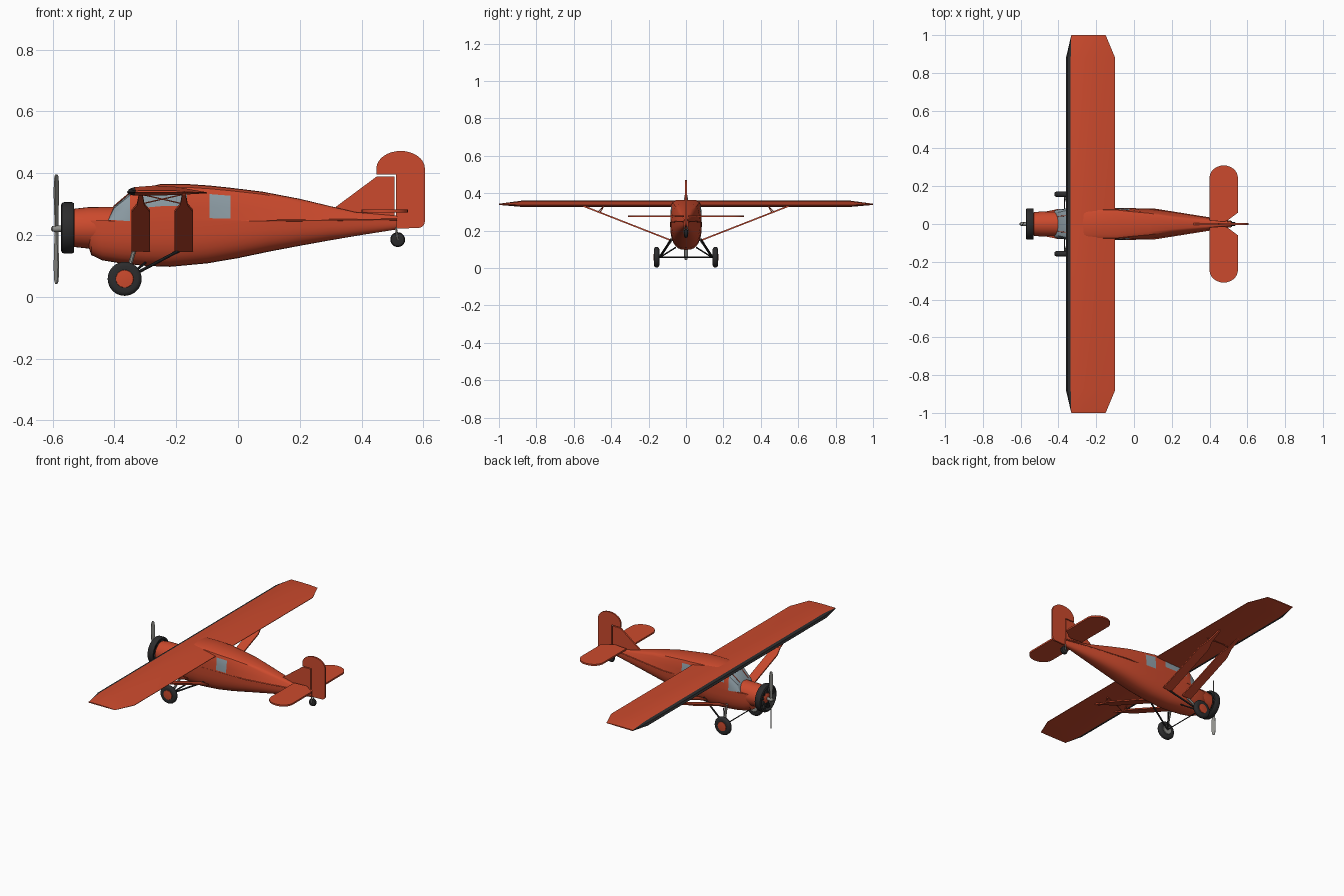
import bpy, bmesh, math
from mathutils import Vector, Matrix

if "Cube" in bpy.data.objects:
    bpy.data.objects.remove(bpy.data.objects["Cube"])


def mat(name, col):
    m = bpy.data.materials.new(name)
    m.diffuse_color = (*col, 1)
    m.use_nodes = True
    m.node_tree.nodes["Principled BSDF"].inputs["Base Color"].default_value = m.diffuse_color
    return m


RED = mat("red paint", (0.6, 0.068, 0.026))
BLACK = mat("black rubber", (0.025, 0.025, 0.026))
GLASS = mat("grey glass", (0.27, 0.34, 0.38))
METAL = mat("grey metal", (0.28, 0.28, 0.26))


def finish(name, bm, mats, angle=35):
    bmesh.ops.remove_doubles(bm, verts=bm.verts, dist=1e-5)
    bmesh.ops.recalc_face_normals(bm, faces=bm.faces)
    me = bpy.data.meshes.new(name)
    bm.to_mesh(me)
    bm.free()
    ob = bpy.data.objects.new(name, me)
    bpy.context.collection.objects.link(ob)
    for m in mats:
        me.materials.append(m)
    bpy.ops.object.select_all(action='DESELECT')
    ob.select_set(True)
    bpy.context.view_layer.objects.active = ob
    bpy.ops.object.shade_smooth_by_angle(angle=math.radians(angle))
    return ob


def loft(name, rings, mats, rule=lambda i, j: 0, caps=True, angle=35):
    """Skin closed rings of points; rule(i, j) picks the material slot."""
    bm = bmesh.new()
    vs = [[bm.verts.new(p) for p in r] for r in rings]
    n = len(rings[0])
    for i in range(len(vs) - 1):
        for j in range(n):
            k = (j + 1) % n
            f = bm.faces.new((vs[i][j], vs[i][k], vs[i + 1][k], vs[i + 1][j]))
            f.material_index = rule(i, j)
    if caps:
        bm.faces.new(vs[0])
        bm.faces.new(vs[-1])
    return finish(name, bm, mats, angle)


def lathe(name, origin, axis, profile, m, seg=32, caps=True):
    """Revolve (offset, radius) points about an axis."""
    q = Vector(axis).to_track_quat('Z', 'Y')
    rings = []
    for h, r in profile:
        rings.append([Vector(origin) + q @ Vector((r * math.cos(a), r * math.sin(a), h))
                      for a in (2 * math.pi * k / seg for k in range(seg))])
    return loft(name, rings, [m], caps=caps)


def rod(name, a, b, r, m):
    d = Vector(b) - Vector(a)
    return lathe(name, a, d, [(0, r), (d.length, r)], m, 8)


def slab(name, pts, thick, m):
    """Flat plate: an outline in space given an even thickness."""
    bm = bmesh.new()
    f = bm.faces.new([bm.verts.new(p) for p in pts])
    f.normal_update()
    n = f.normal.copy()
    g = bmesh.ops.extrude_face_region(bm, geom=[f])
    top = [v for v in g["geom"] if isinstance(v, bmesh.types.BMVert)]
    bmesh.ops.translate(bm, verts=bm.verts, vec=-n * thick / 2)
    bmesh.ops.translate(bm, verts=top, vec=n * thick)
    return finish(name, bm, [m], 30)


def arc(cx, cy, rx, ry, a0, a1, n=10):
    return [(cx + rx * math.cos(math.radians(a0 + (a1 - a0) * i / n)),
             cy + ry * math.sin(math.radians(a0 + (a1 - a0) * i / n))) for i in range(n + 1)]


# Lower hull: x, half width, bottom z
hull = [(-.485, .058, .165), (-.475, .064, .135), (-.44, .072, .118), (-.38, .08, .108), (-.3, .084, .1),
        (-.22, .085, .097), (-.1, .085, .108), (0, .084, .125), (.1, .078, .146),
        (.2, .065, .165), (.3, .05, .183), (.4, .034, .2), (.515, .012, .218)]
rings = []
for x, w, zb in hull:
    ring = []
    for k in range(17):
        a = math.pi * k / 16
        c, s = math.cos(a), math.sin(a)
        ring.append((x, math.copysign(abs(c) ** .75, c) * w, .247 - (.247 - zb) * s ** .75))
    rings.append(ring)
loft("lower_hull", rings, [RED])

# Upper cabin with windscreen and window panes: x, half width, top z, top narrowing
cabin = [(-.42, .072, .25, .1), (-.402, .077, .29, .1), (-.35, .083, .336, 0), (-.32, .084, .349, 0),
         (-.25, .084, .365, 0), (-.165, .084, .365, 0), (-.092, .084, .36, 0), (-.025, .083, .353, .1),
         (.08, .079, .34, .2), (.2, .064, .317, .35), (.3, .049, .293, .4), (.38, .036, .274, .4),
         (.515, .011, .262, .4)]
half = [(1, 0), (1, .08), (.99, .4), (.95, .76), (.88, .91), (.65, .985), (0, 1)]
prof = half + [(-y, z) for y, z in half[-2::-1]]
rings = [[(x, y * w * (1 - k * z), .245 + (zt - .245) * z) for y, z in prof] for x, w, zt, k in cabin]


def pane(i, j):
    row = min(j, 11 - j)
    return int(j < 12 and (i < 2 or (i in (3, 4) and row == 2) or (i == 6 and row in (1, 2))))


loft("cabin", rings, [RED, GLASS], pane)

# Windscreen frames and the side stringer
for s in (1, -1):
    rod("windscreen_frame", (-.403, s * .04, .292), (-.35, s * .045, .337), .002, RED)
    rod("side_stringer", (-.42, s * .075, .246), (.1, s * .08, .246), .003, RED)
    rod("rear_stringer", (.1, s * .08, .246), (.515, s * .014, .25), .003, RED)

# Engine cowl, ring, cylinders and hub
lathe("engine_cowl", (-.535, 0, .223), (1, 0, 0), [(0, .05), (.005, .062), (.05, .067), (.16, .068)], RED)
lathe("engine_ring", (-.573, 0, .223), (1, 0, 0),
      [(0, .074), (.004, .081), (.01, .083), (.036, .083), (.042, .08), (.042, .07), (0, .07), (0, .074)],
      BLACK, 36, caps=False)
lathe("crankcase", (-.565, 0, .223), (1, 0, 0), [(0, .018), (.012, .036), (.035, .04)], RED, 24)
for k in range(9):
    a = 2 * math.pi * k / 9
    d = Vector((0, math.sin(a), math.cos(a)))
    c = Vector((-.55, 0, .223))
    rod("engine_cylinder", c + d * .03, c + d * .071, .012, BLACK)
lathe("propeller_hub", (-.605, 0, .22), (1, 0, 0), [(0, .004), (.004, .009), (.02, .011), (.045, .009)], METAL, 16)

# Propeller blades, pitched opposite ways
shape = [(.005, .007), (.06, .009), (.11, .012), (.15, .011), (.17, .008), (.177, .003)]
for s in (1, -1):
    u = Vector((math.sin(.6), s * math.cos(.6), 0))
    base = Vector((-.588, 0, .219))
    side = [base + Vector((0, 0, s * r)) + u * w for r, w in shape]
    back = [base + Vector((0, 0, s * r)) - u * w for r, w in reversed(shape)]
    slab("propeller_blade", side + back, .005, METAL)

# Wing with black leading edge and clipped tips
foil = [(-.36, .338), (-.352, .349), (-.335, .355), (-.27, .36), (-.2, .356), (-.1, .338),
        (-.1, .335), (-.2, .329), (-.335, .327), (-.352, .331)]
tip = [(max(-.332, min(-.15, x)), .34 + (z - .34) * .2) for x, z in foil]
rings = [[(x, y, z) for x, z in pts] for y, pts in ((-1, tip), (-.88, foil), (.88, foil), (1, tip))]
loft("wing", rings, [RED, BLACK], lambda i, j: int(j in (0, 1, 8, 9)), angle=25)

# Wing struts: broad blades that narrow near the wing
a, b = Vector((0, .085, .15)), Vector((0, .55, .332))
for s in (1, -1):
    for cx in (-.315, -.175):
        outline = [(-.03, 0), (-.03, .7), (-.012, .82), (-.006, 1), (.006, 1), (.012, .82), (.03, .7), (.03, 0)]
        pts = []
        for dx, t in outline:
            p = a.lerp(b, t)
            pts.append((cx + dx, s * p.y, p.z))
        slab("wing_strut", pts, .008, RED)
        rod("jury_strut", (cx, s * .46, .295), (cx, s * .44, .332), .003, RED)
    rod("strut_brace", (-.315, s * .47, .3), (-.175, s * .44, .332), .002, RED)
    rod("strut_brace", (-.175, s * .47, .3), (-.315, s * .44, .332), .002, RED)

# Landing gear
for s in (1, -1):
    c = Vector((-.367, s * .157, .058))
    lathe("main_tyre", c, (0, s, 0),
          [(-.012, .026), (-.015, .042), (-.011, .051), (-.005, .055), (.005, .055), (.011, .051),
           (.015, .042), (.012, .026)], BLACK, 32)
    lathe("wheel_disc", c, (0, s, 0), [(.01, .03), (.0145, .028), (.016, .012)], RED, 24)
    lathe("inner_wheel_disc", c, (0, -s, 0), [(.01, .03), (.0145, .026)], METAL, 24)
    rod("front_leg", (-.335, s * .075, .155), (-.362, s * .14, .06), .007, METAL)
    rod("inner_leg", (-.3, s * .055, .11), (-.362, s * .135, .06), .004, BLACK)
    rod("rear_leg", (-.18, s * .08, .155), (-.36, s * .138, .06), .005, BLACK)
rod("axle", (-.367, -.15, .058), (-.367, .15, .058), .003, BLACK)

# Tail wheel
lathe("tail_tyre", (.517, 0, .185), (0, 1, 0), [(-.01, .016), (-.008, .021), (0, .024), (.008, .021), (.01, .016)],
      BLACK, 20)
for s in (1, -1):
    rod("tail_wheel_fork", (.517, s * .012, .185), (.51, s * .006, .235), .003, METAL)

# Fin and rudder
fin = [(.31, .286), (.45, .39), (.506, .39), (.506, .25), (.38, .26)]
slab("fin", [(x, 0, z) for x, z in fin], .01, RED)
rudder = ([(.511, .22), (.511, .395), (.448, .395)] + arc(.5265, .415, .0785, .057, 180, 0, 16)
          + arc(.585, .245, .02, .022, 0, -90, 5))
slab("rudder", [(x, 0, z) for x, z in rudder], .01, RED)

# Tailplane halves
for s in (1, -1):
    half_tail = [(.4, .018), (.4, .25)] + arc(.475, .245, .075, .065, 180, 0, 16) + [(.55, .06), (.5, .022), (.48, .012)]
    slab("tailplane", [(x, s * y, .277) for x, y in half_tail], .01, RED)
